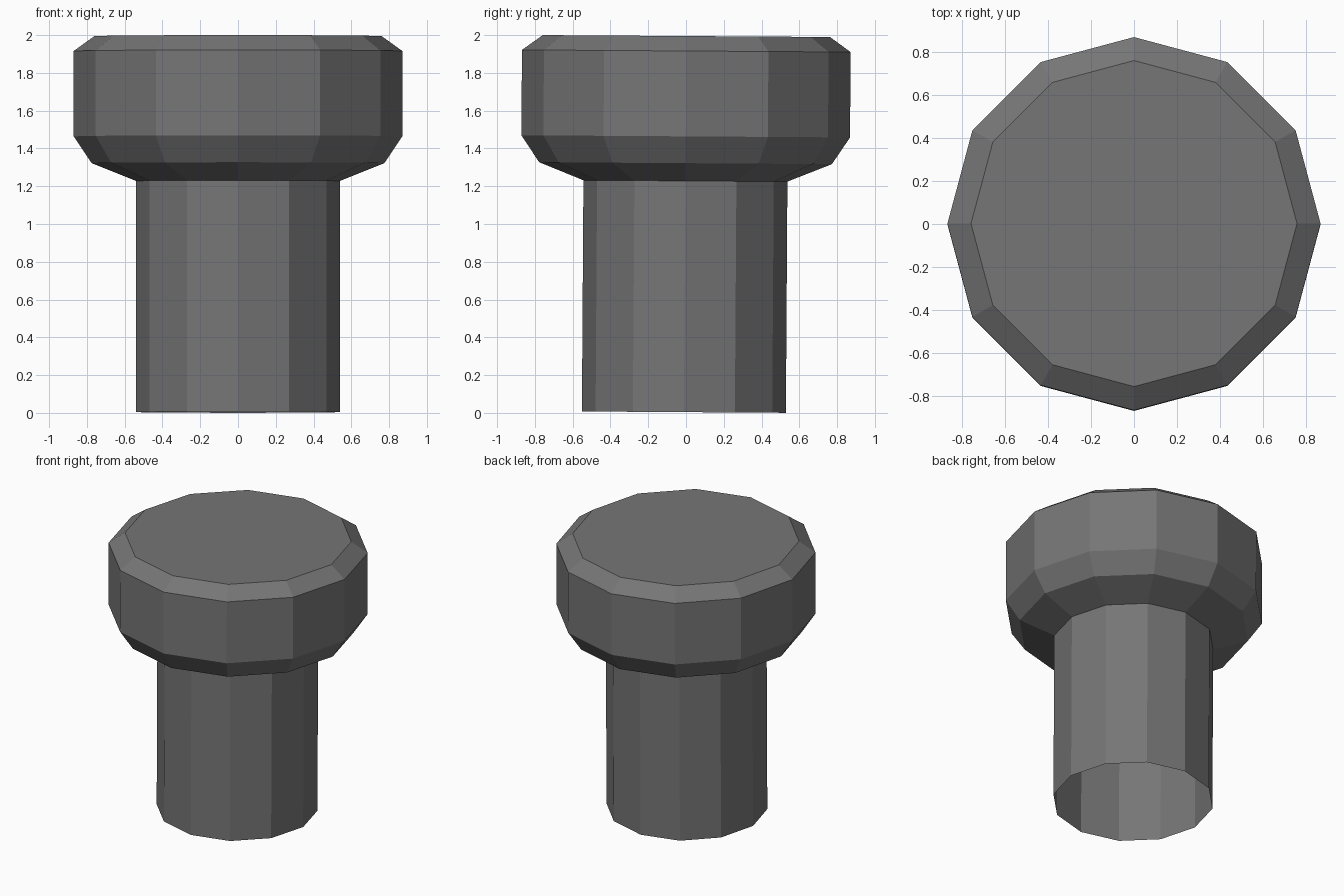
import bpy, bmesh, math
from mathutils import Matrix, Vector

if "Cube" in bpy.data.objects:
    bpy.data.objects.remove(bpy.data.objects["Cube"])

SIDES = 12
# (radius, height) from the open foot up to the rim of the flat top
PROFILE = [(0.54, 0.004), (0.54, 1.228), (0.775, 1.322),
           (0.87, 1.464), (0.87, 1.916), (0.76, 1.995)]

grey = bpy.data.materials.new("dark grey")
grey.diffuse_color = (0.18, 0.18, 0.18, 1)
grey.use_nodes = True
grey.node_tree.nodes["Principled BSDF"].inputs["Base Color"].default_value = grey.diffuse_color

# Lathe the profile into faceted rings
bm = bmesh.new()
rings = []
for r, z in PROFILE:
    rings.append([bm.verts.new((r * math.cos(math.tau * i / SIDES),
                                r * math.sin(math.tau * i / SIDES), z))
                  for i in range(SIDES)])
for lower, upper in zip(rings, rings[1:]):
    for i in range(SIDES):
        j = (i + 1) % SIDES
        bm.faces.new((lower[i], lower[j], upper[j], upper[i]))

# Flat top; the foot stays open
bm.faces.new(rings[-1])

# The whole knob leans back very slightly
pivot = Vector((0, 0, 1.69))
lean = Matrix.Translation(pivot) @ Matrix.Rotation(-0.0066, 4, 'X') @ Matrix.Translation(-pivot)
bm.transform(lean)

mesh = bpy.data.meshes.new("knob")
bm.to_mesh(mesh)
bm.free()
mesh.materials.append(grey)
knob = bpy.data.objects.new("knob", mesh)
bpy.context.collection.objects.link(knob)
